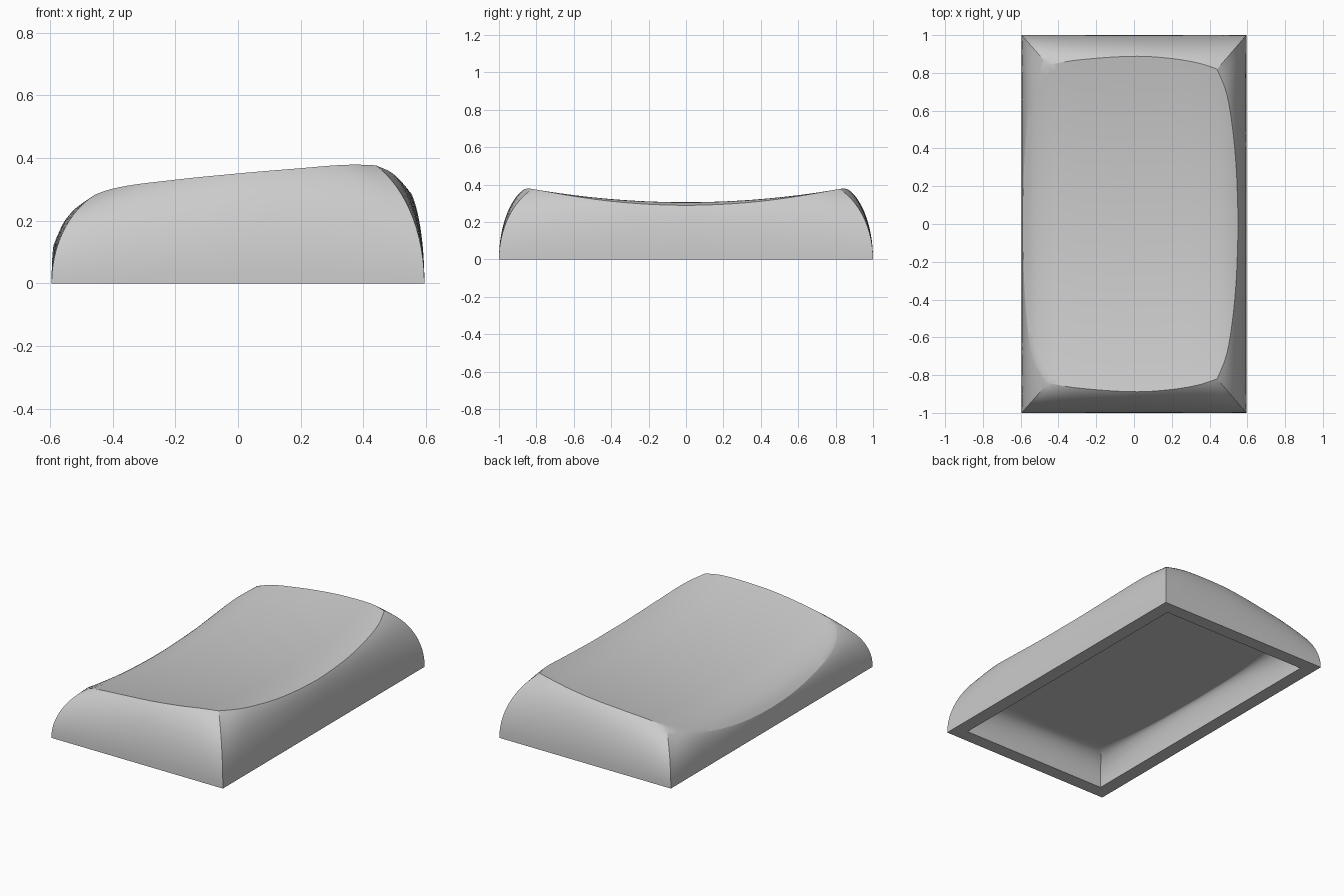
import bpy
import bmesh
import math

cube = bpy.data.objects.get("Cube")
if cube:
    bpy.data.objects.remove(cube, do_unlink=True)

HALF_X, HALF_Y = 0.595, 1.0
SEGS, WALL_RINGS, TOP_RINGS = 36, 16, 26
CEILING = 0.175

# Profiles as (key, value) pairs
DISH = [(-0.62, 0.085), (-0.56, 0.152), (-0.5, 0.19), (-0.4, 0.226), (-0.2, 0.25),
        (0, 0.268), (0.2, 0.287), (0.34, 0.302), (0.44, 0.306), (0.5, 0.302), (0.56, 0.287)]
END_EDGE = [(-0.455, 0.842), (-0.3, 0.868), (0, 0.888), (0.2, 0.876), (0.35, 0.85), (0.44, 0.82)]
LOW_EDGE = [(0, -0.589), (0.2, -0.586), (0.4, -0.576), (0.6, -0.557),
            (0.68, -0.542), (0.76, -0.512), (0.842, -0.455)]
HIGH_EDGE = [(0, 0.552), (0.3, 0.541), (0.52, 0.52), (0.7, 0.488), (0.82, 0.44)]
ROOF_END = [(-0.4, 0.775), (-0.3, 0.795), (0, 0.81), (0.3, 0.795), (0.4, 0.775)]
ROOF_SIDE = [(0, 0.47), (0.3, 0.463), (0.5, 0.448), (0.66, 0.425), (0.775, 0.4)]
ROOF_LOW = [(y, -x) for y, x in ROOF_SIDE]


def smooth(points, t):
    """Smooth interpolation through the profile points."""
    n = len(points)
    i = 0
    while i < n - 2 and t > points[i + 1][0]:
        i += 1

    def slope(k):
        a, b = points[max(k - 1, 0)], points[min(k + 1, n - 1)]
        return (b[1] - a[1]) / (b[0] - a[0])

    (x0, y0), (x1, y1) = points[i], points[i + 1]
    w = x1 - x0
    u = min(max((t - x0) / w, 0), 1)
    return (y0 * (1 + 2 * u) * (1 - u) ** 2 + slope(i) * w * u * (1 - u) ** 2
            + y1 * u * u * (3 - 2 * u) + slope(i + 1) * w * u * u * (u - 1))


def dish(x, y):
    return smooth(DISH, x) + 0.105 * y * y


def ceiling(x, y):
    return CEILING


def lerp(a, b, s):
    return a + (b - a) * s


def outline(hx, hy, end, low, high):
    """Base point and top edge point of each wall column, anticlockwise."""
    x0, yl = end[0]
    x1, yh = end[-1]
    sides = [[], [], [], []]
    for k in range(SEGS):
        s = k / SEGS
        bx, by = lerp(-hx, hx, s), lerp(-hy, hy, s)
        x = lerp(x0, x1, s)
        sides[0].append((bx, -hy, x, -smooth(end, x)))
        y = lerp(-yh, yh, s)
        sides[1].append((hx, by, smooth(high, abs(y)), y))
        x = lerp(x1, x0, s)
        sides[2].append((-bx, hy, x, smooth(end, x)))
        y = lerp(yl, -yl, s)
        sides[3].append((-hx, -by, smooth(low, abs(y)), y))
    return sum(sides, [])


def bridge(bm, low, high, flip):
    n = len(low)
    for i in range(n):
        j = (i + 1) % n
        quad = [low[i], low[j], high[j], high[i]]
        bm.faces.new(quad[::-1] if flip else quad)


def skin(bm, pts, height, arc, flip):
    """Walls curved as part of an ellipse, closed by a top; returns the base ring."""
    rings = []
    for r in range(WALL_RINGS + 1):
        t = math.sin(r / WALL_RINGS * math.pi / 2)
        k = (1 - math.sqrt(1 - (arc * t) ** 2)) / (1 - math.sqrt(1 - arc ** 2))
        rings.append([bm.verts.new((lerp(bx, ex, k), lerp(by, ey, k), t * height(ex, ey)))
                      for bx, by, ex, ey in pts])
    for r in range(1, TOP_RINGS):
        k = 1 - r / TOP_RINGS
        rings.append([bm.verts.new((ex * k, ey * k, height(ex * k, ey * k)))
                      for _, _, ex, ey in pts])
    for low, high in zip(rings, rings[1:]):
        bridge(bm, low, high, flip)
    centre = bm.verts.new((0, 0, height(0, 0)))
    last = rings[-1]
    for i in range(len(last)):
        tri = [last[i], last[(i + 1) % len(last)], centre]
        bm.faces.new(tri[::-1] if flip else tri)
    return rings[0]


# Hollow cap: dished outer skin, flat-roofed hollow and bottom rim
bm = bmesh.new()
outer = skin(bm, outline(HALF_X, HALF_Y, END_EDGE, LOW_EDGE, HIGH_EDGE), dish, 0.9, False)
inner = skin(bm, outline(0.51, 0.915, ROOF_END, ROOF_LOW, ROOF_SIDE), ceiling, 0.995, True)
bridge(bm, outer, inner, True)
mesh = bpy.data.meshes.new("key_cap")
bm.to_mesh(mesh)
bm.free()
cap = bpy.data.objects.new("key_cap", mesh)
bpy.context.collection.objects.link(cap)

# Plain grey plastic
grey = bpy.data.materials.new("grey_plastic")
grey.use_nodes = True
colour = (0.6, 0.6, 0.6, 1)
grey.diffuse_color = colour
grey.node_tree.nodes["Principled BSDF"].inputs["Base Color"].default_value = colour
mesh.materials.append(grey)

bpy.ops.object.select_all(action="DESELECT")
cap.select_set(True)
bpy.context.view_layer.objects.active = cap
bpy.ops.object.shade_smooth_by_angle(angle=math.radians(22))
